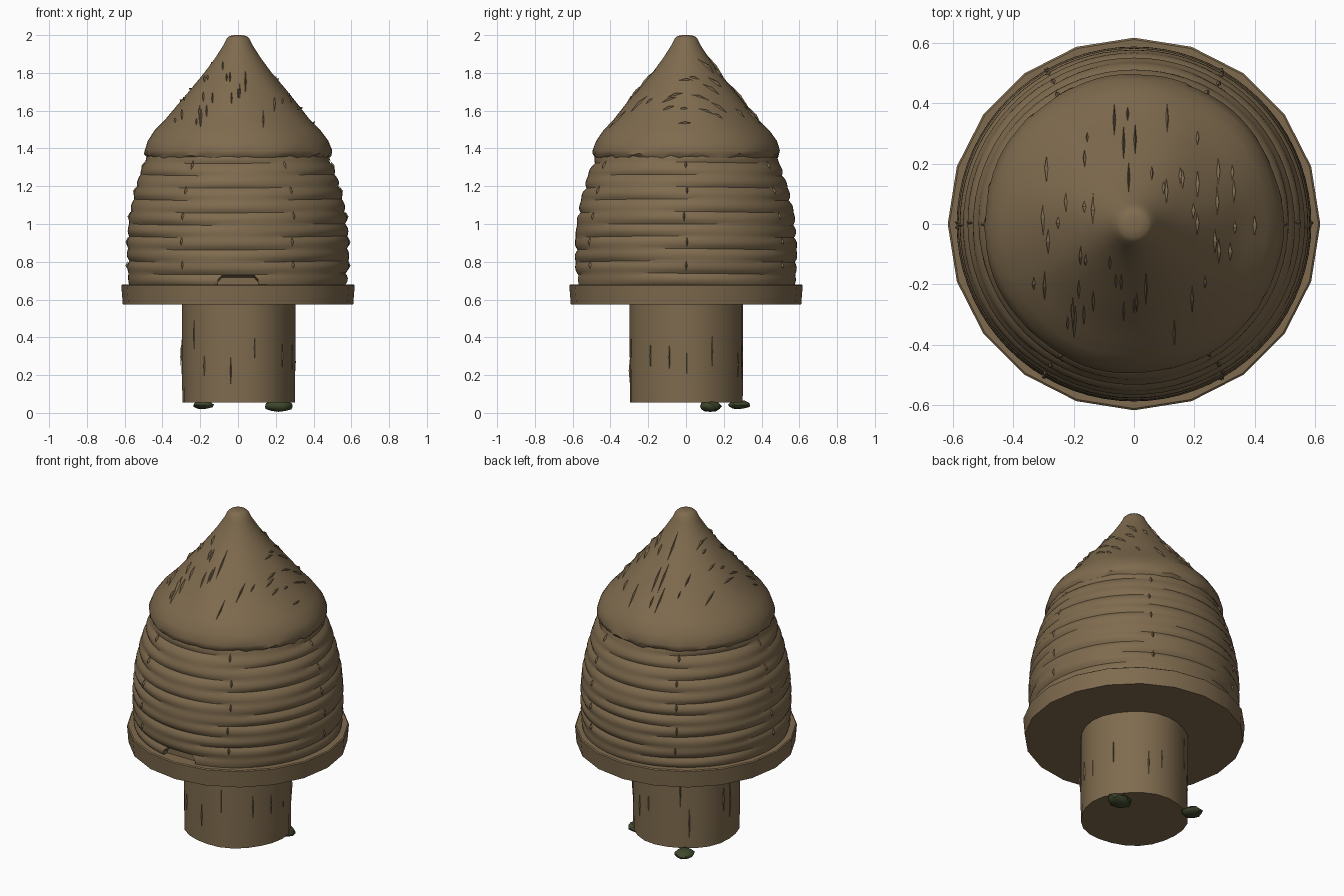
import bpy, bmesh, random
from math import sin, cos, pi, tau, radians, hypot
from mathutils import Vector

random.seed(7)
if "Cube" in bpy.data.objects:
    bpy.data.objects.remove(bpy.data.objects["Cube"])


def material(name, rgb):
    m = bpy.data.materials.new(name)
    m.use_nodes = True
    m.diffuse_color = (*rgb, 1)
    m.node_tree.nodes["Principled BSDF"].inputs["Base Color"].default_value = (*rgb, 1)
    return m


straw = material("straw brown", (0.212, 0.147, 0.077))
moss = material("moss green", (0.05, 0.066, 0.026))


def finish(bm, name, mat, angle=35):
    bmesh.ops.recalc_face_normals(bm, faces=bm.faces)
    me = bpy.data.meshes.new(name)
    bm.to_mesh(me)
    bm.free()
    me.materials.append(mat)
    ob = bpy.data.objects.new(name, me)
    bpy.context.collection.objects.link(ob)
    if angle:
        smooth(ob, angle)
    return ob


def smooth(ob, angle):
    bpy.ops.object.select_all(action='DESELECT')
    ob.select_set(True)
    bpy.context.view_layer.objects.active = ob
    bpy.ops.object.shade_smooth_by_angle(angle=radians(angle))


def lathe(name, profile, seg, warp=None, angle=35):
    """Closed turned solid; warp(row, angle, r, z) may reshape each point."""
    bm = bmesh.new()
    rows = []
    for i, (r, z) in enumerate(profile):
        ring = []
        for k in range(seg):
            a = tau * k / seg
            rr, zz = warp(i, a, r, z) if warp else (r, z)
            ring.append(bm.verts.new((rr * cos(a), rr * sin(a), zz)))
        rows.append(ring)
    for lo, hi in zip(rows, rows[1:]):
        for k in range(seg):
            n = (k + 1) % seg
            bm.faces.new((lo[k], lo[n], hi[n], hi[k]))
    bm.faces.new(rows[0][::-1])
    bm.faces.new(rows[-1])
    return finish(bm, name, straw, angle)


def interp(table, z):
    """Radius at height z from a rising list of (r, z)."""
    for (r0, z0), (r1, z1) in zip(table, table[1:]):
        if z <= z1:
            return r0 + (r1 - r0) * max(0, (z - z0) / (z1 - z0))
    return table[-1][0]


# Stump and round board
lathe("stump", [(0.298, 0.055), (0.3, 0.3), (0.3, 0.59)], 24,
      lambda i, a, r, z: (r + 0.004 * sin(5 * a + 1), z))
lathe("board", [(0.61, 0.575), (0.618, 0.675), (0.612, 0.68)], 20)

# Coiled body: stacked rounded ropes with uneven grooves
BODY = [(0.575, 0.67), (0.585, 0.8), (0.584, 0.92), (0.572, 1.05),
        (0.545, 1.17), (0.515, 1.27), (0.465, 1.39)]
COILS, STEPS = 11, 5
PITCH = 0.72 / COILS
phase = [random.uniform(0, tau) for _ in range(COILS + 1)]
body_rows = [0.67 + PITCH * j / STEPS for j in range(COILS * STEPS + 1)]


def coil(i, a, r, z):
    row = (i + STEPS // 2) // STEPS
    depth = 0.009 + 0.006 * sin(3 * a + phase[row])
    groove = 1 - abs(sin(pi * i / STEPS))
    lift = 0.004 * sin(2 * a + phase[0])
    return r + 0.004 - depth * groove, z + lift


body = lathe("coiled_body", [(interp(BODY, z), z) for z in body_rows], 72, coil, 0)

# Entrance recess with a ceiling that slopes down inward
bm = bmesh.new()
front = [(-0.11, 0.66), (-0.105, 0.72), (-0.085, 0.742), (0.085, 0.742), (0.105, 0.72), (0.11, 0.66)]
outer = [bm.verts.new((x, -0.64, z + 0.015)) for x, z in front]
inner = [bm.verts.new((x, -0.535, z - 0.025)) for x, z in front]
bm.faces.new(outer)
bm.faces.new(inner[::-1])
for k in range(len(front)):
    n = (k + 1) % len(front)
    bm.faces.new((outer[k], inner[k], inner[n], outer[n]))
cutter = finish(bm, "entrance_cutter", straw, 0)
cutter.hide_render = True
cut = body.modifiers.new("entrance", 'BOOLEAN')
cut.operation = 'DIFFERENCE'
cut.solver = 'EXACT'
cut.object = cutter
bpy.context.view_layer.objects.active = body
bpy.ops.object.modifier_apply(modifier=cut.name)
bpy.data.objects.remove(cutter)
smooth(body, 35)

# Thatched roof with a ragged lower edge
ROOF = [(0.495, 1.368), (0.496, 1.39), (0.478, 1.44), (0.44, 1.495), (0.385, 1.55),
        (0.32, 1.63), (0.25, 1.715), (0.175, 1.805), (0.12, 1.88), (0.075, 1.95),
        (0.06, 1.982), (0.045, 1.995), (0.02, 2.0)]


def ragged(i, a, r, z):
    if i < 2:
        return r + random.uniform(-0.006, 0.004), z + random.uniform(-0.007, 0.007)
    if i < 8:
        return r + 0.003 * sin(7 * a + i), z
    return r, z


lathe("thatched_roof", [(0.44, 1.375), (0.485, 1.354)] + ROOF, 72,
      lambda i, a, r, z: ragged(i - 1, a, r, z) if i else (r, z), 40)


# Raised slivers: straw ends, stitches and bark ridges
def sliver(bm, ends, sides, peak):
    a, b = (bm.verts.new(p) for p in ends)
    c, d = (bm.verts.new(p) for p in sides)
    top = bm.verts.new(peak)
    for tri in ((a, c, top), (c, b, top), (b, d, top), (d, a, top), (a, d, b, c)):
        bm.faces.new(tri)


def roof_point(x, y, lift=0.0):
    r = hypot(x, y)
    up = [(z, -rr) for rr, z in ROOF]
    z = interp(up, -r)
    return Vector((x, y, z)) + Vector((x / r, y / r, 0.9)) * lift


bm = bmesh.new()
while len(bm.verts) < 5 * 55:
    x, y = random.uniform(-0.42, 0.42), random.uniform(-0.42, 0.42)
    h = random.uniform(0.02, 0.06)
    if not 0.12 < hypot(x, y) < 0.40:
        continue
    sliver(bm, (roof_point(x, y - h), roof_point(x, y + h)),
           (roof_point(x - 0.005, y), roof_point(x + 0.005, y)), roof_point(x, y, 0.008))
finish(bm, "straw_ends", straw, 0)


def wall_sliver(bm, a, z, h, w, radius, lift):
    def at(da, zz, out=0.0):
        r = radius(zz) + out
        return Vector((r * cos(a + da), r * sin(a + da), zz))
    sliver(bm, (at(0, z - h), at(0, z + h)), (at(-w, z), at(w, z)), at(0, z, lift))


bm = bmesh.new()
for k in range(6):
    for z in (0.78, 0.905, 1.04, 1.175, 1.31):
        wall_sliver(bm, k * tau / 6 + random.uniform(-0.02, 0.02), z, 0.026, 0.016,
                    lambda zz: interp(BODY, zz), 0.012)
finish(bm, "stitches", straw, 0)

bm = bmesh.new()
for k in range(14):
    wall_sliver(bm, -2.1 + k * tau / 14 + random.uniform(-0.15, 0.15),
                random.uniform(0.2, 0.45), random.uniform(0.06, 0.12), 0.014,
                lambda zz: 0.299, 0.007)
finish(bm, "bark_ridges", straw, 0)

# Moss lumps under the stump
for name, centre, size in (("moss_left", (0.215, 0.13, 0.036), (0.078, 0.055, 0.032)),
                           ("moss_back", (-0.185, 0.28, 0.043), (0.055, 0.062, 0.023))):
    bm = bmesh.new()
    bmesh.ops.create_icosphere(bm, subdivisions=2, radius=1)
    for v in bm.verts:
        v.co *= random.uniform(0.9, 1.1)
        v.co = Vector(centre) + Vector(p * s for p, s in zip(v.co, size))
    finish(bm, name, moss, 40)
